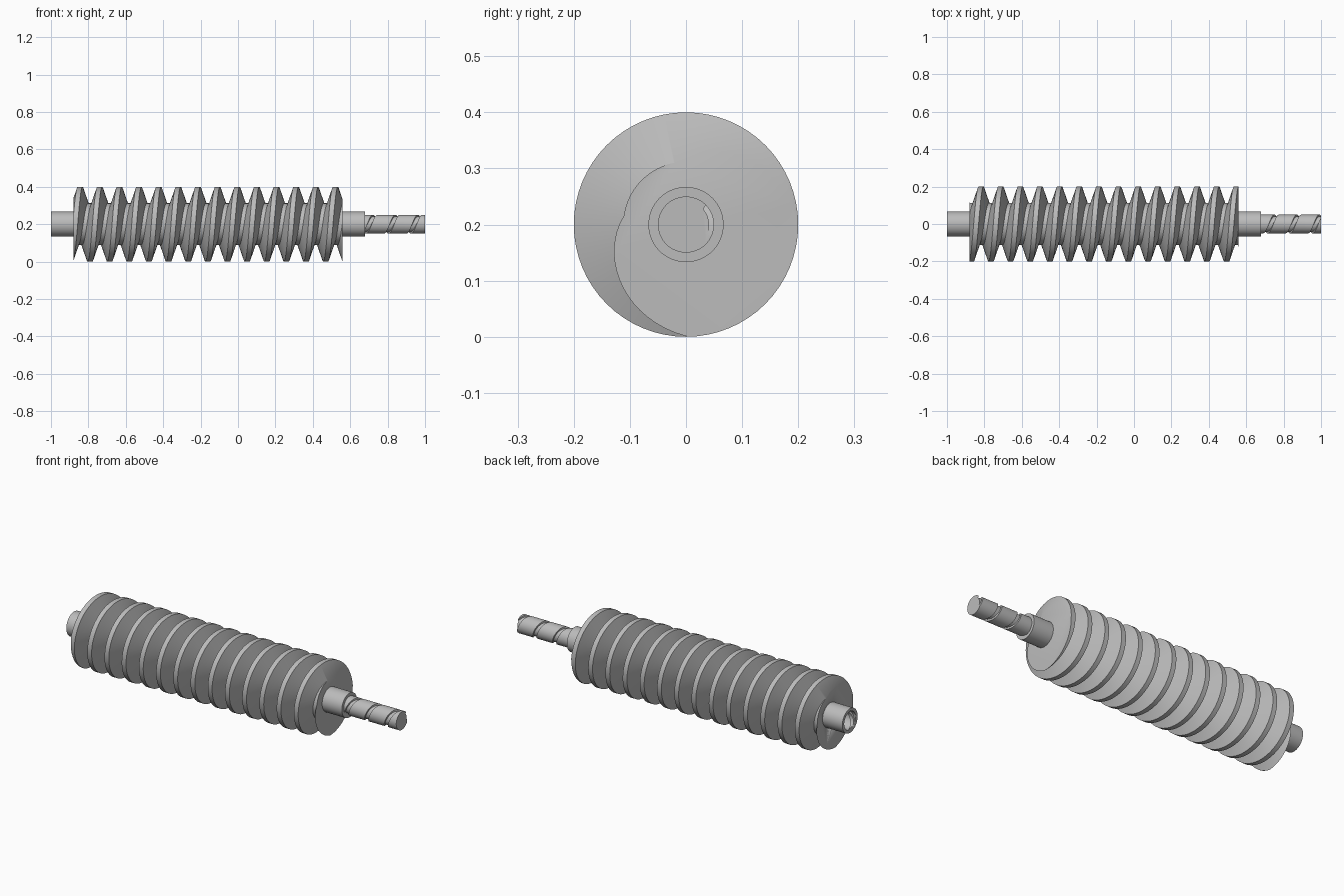
import bpy, bmesh, math
from mathutils import Matrix

cube = bpy.data.objects.get("Cube")
if cube:
    bpy.data.objects.remove(cube, do_unlink=True)

AXIS_Z = 0.2
SEGMENTS = 64

steel = bpy.data.materials.new("grey_steel")
steel.use_nodes = True
steel.diffuse_color = (0.5, 0.5, 0.5, 1)
steel.node_tree.nodes["Principled BSDF"].inputs["Base Color"].default_value = (0.5, 0.5, 0.5, 1)


def add_object(name, bm):
    bmesh.ops.recalc_face_normals(bm, faces=bm.faces)
    mesh = bpy.data.meshes.new(name)
    bm.to_mesh(mesh)
    bm.free()
    mesh.materials.append(steel)
    obj = bpy.data.objects.new(name, mesh)
    bpy.context.collection.objects.link(obj)
    bpy.ops.object.select_all(action="DESELECT")
    obj.select_set(True)
    bpy.context.view_layer.objects.active = obj
    bpy.ops.object.shade_smooth_by_angle(angle=math.radians(30))
    return obj


def threaded_rod(name, lo, hi, top_x, pitch, profile):
    """Sweep one pitch of (pitch fraction, radius) along a helix, trim and cap it."""
    bm = bmesh.new()
    first = math.floor((lo - top_x) / pitch) - 1
    last = math.ceil((hi - top_x) / pitch) + 1
    previous = None
    for step in range(first * SEGMENTS, last * SEGMENTS + 1):
        turn = step / SEGMENTS
        angle = math.pi / 2 - math.tau * turn
        row = [bm.verts.new((top_x + pitch * (turn + f),
                             r * math.cos(angle), AXIS_Z + r * math.sin(angle)))
               for f, r in profile]
        if previous:
            for j in range(len(row) - 1):
                bm.faces.new((previous[j], previous[j + 1], row[j + 1], row[j]))
        previous = row
    bmesh.ops.remove_doubles(bm, verts=bm.verts, dist=0.00005)
    for x, normal in ((lo, -1), (hi, 1)):
        bmesh.ops.bisect_plane(bm, geom=bm.verts[:] + bm.edges[:] + bm.faces[:],
                               plane_co=(x, 0, 0), plane_no=(normal, 0, 0),
                               clear_outer=True)
    bmesh.ops.holes_fill(bm, edges=[e for e in bm.edges if e.is_boundary], sides=0)
    return add_object(name, bm)


def collar(name, lo, hi, radius):
    bm = bmesh.new()
    place = Matrix.Translation(((lo + hi) / 2, 0, AXIS_Z)) @ Matrix.Rotation(math.pi / 2, 4, "Y")
    bmesh.ops.create_cone(bm, cap_ends=True, segments=SEGMENTS, radius1=radius,
                          radius2=radius, depth=hi - lo, matrix=place)
    return add_object(name, bm)


# Worm body with a trapezoid thread
worm = threaded_rod("worm_thread", -0.88, 0.56, 0.521, 0.105,
                    [(-0.125, 0.2), (0.125, 0.2), (0.4, 0.112), (0.6, 0.112), (0.875, 0.2)])

# Plain collars at both ends
left_collar = collar("socket_collar", -1, -0.875, 0.067)
collar("pin_collar", 0.555, 0.68, 0.067)

# Pin with a shallow helical groove, and the matching socket
GROOVE = [(-0.1, 0.05), (-0.09, 0.041), (0.09, 0.041), (0.1, 0.05), (0.9, 0.05)]
threaded_rod("grooved_pin", 0.67, 1, 0.853, 0.12, GROOVE)
cutter = threaded_rod("socket_cutter", -1.02, -0.68, -0.827, 0.12, GROOVE)
cutter.hide_render = True
cutter.hide_viewport = True
cutter.display_type = "WIRE"
for part in (worm, left_collar):
    cut = part.modifiers.new("socket", "BOOLEAN")
    cut.operation = "DIFFERENCE"
    cut.solver = "EXACT"
    cut.object = cutter
